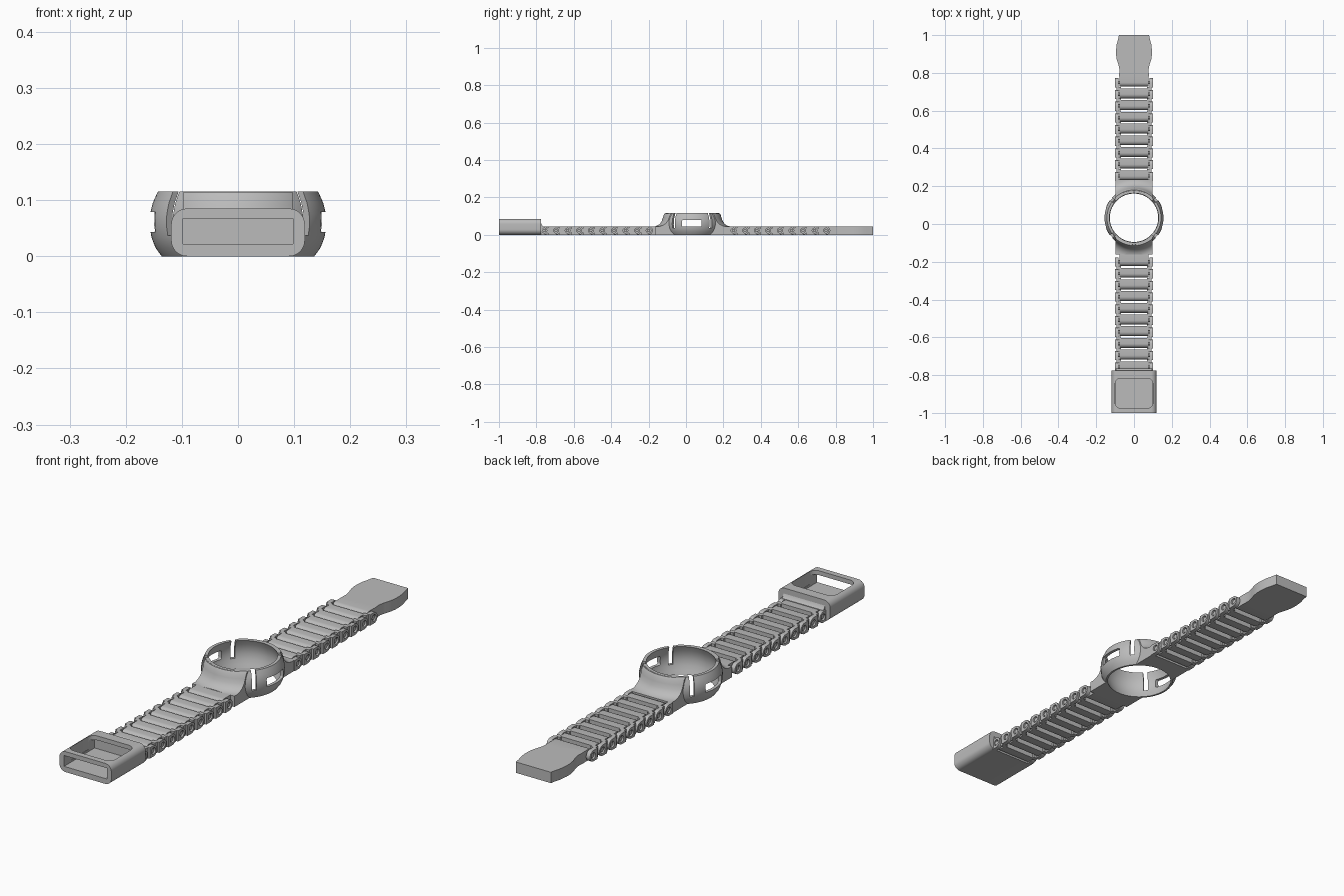
import bpy, bmesh, math
from math import sin, cos, pi, radians

if "Cube" in bpy.data.objects:
    bpy.data.objects.remove(bpy.data.objects["Cube"], do_unlink=True)

grey = bpy.data.materials.new("plain grey")
grey.use_nodes = True
grey.diffuse_color = (0.5, 0.5, 0.5, 1)
grey.node_tree.nodes["Principled BSDF"].inputs["Base Color"].default_value = (0.5, 0.5, 0.5, 1)

RING_Y = 0.033      # centre of the case ring
STRAP = 0.045       # strap thickness
HALF = STRAP / 2
PITCH = 0.0619


def finish(name, bm):
    bmesh.ops.recalc_face_normals(bm, faces=bm.faces)
    mesh = bpy.data.meshes.new(name)
    bm.to_mesh(mesh)
    bm.free()
    mesh.materials.append(grey)
    obj = bpy.data.objects.new(name, mesh)
    bpy.context.collection.objects.link(obj)
    smooth(obj)
    return obj


def smooth(obj):
    obj.data.shade_smooth()
    obj.data.set_sharp_from_angle(angle=radians(32))


def add_prism(bm, pts, axis, a, b):
    """Extrude a 2D outline along an axis from a to b."""
    place = {"x": lambda p, t: (t, p[0], p[1]),
             "y": lambda p, t: (p[0], t, p[1]),
             "z": lambda p, t: (p[0], p[1], t)}[axis]
    lo = [bm.verts.new(place(p, a)) for p in pts]
    hi = [bm.verts.new(place(p, b)) for p in pts]
    bm.faces.new(lo)
    bm.faces.new(hi)
    for i in range(len(pts)):
        j = (i + 1) % len(pts)
        bm.faces.new((lo[i], lo[j], hi[j], hi[i]))


def prism(name, pts, axis, a, b):
    bm = bmesh.new()
    add_prism(bm, pts, axis, a, b)
    return finish(name, bm)


def rect(u0, u1, v0, v1):
    return [(u0, v0), (u1, v0), (u1, v1), (u0, v1)]


def arc(u, v, r, start, end, n):
    return [(u + r * cos(radians(start + (end - start) * i / n)),
             v + r * sin(radians(start + (end - start) * i / n))) for i in range(n + 1)]


def rounded(u0, u1, v0, v1, r):
    return (arc(u1 - r, v1 - r, r, 0, 90, 8) + arc(u0 + r, v1 - r, r, 90, 180, 8)
            + arc(u0 + r, v0 + r, r, 180, 270, 8) + arc(u1 - r, v0 + r, r, 270, 360, 8))


def revolve(name, profile, steps=96):
    """Closed (radius, height) profile turned about the ring axis."""
    bm = bmesh.new()
    rows = []
    for s in range(steps):
        t = 2 * pi * s / steps
        rows.append([bm.verts.new((r * cos(t), RING_Y + r * sin(t), z)) for r, z in profile])
    n = len(profile)
    for s in range(steps):
        p, q = rows[s], rows[(s + 1) % steps]
        for i in range(n):
            j = (i + 1) % n
            bm.faces.new((p[i], q[i], q[j], p[j]))
    return finish(name, bm)


def cut(obj, cutters, operation="DIFFERENCE"):
    for c in cutters:
        c.hide_render = True
        mod = obj.modifiers.new("cut", "BOOLEAN")
        mod.operation, mod.solver, mod.object = operation, "EXACT", c
    bpy.context.view_layer.update()
    mesh = bpy.data.meshes.new_from_object(
        obj.evaluated_get(bpy.context.evaluated_depsgraph_get()))
    obj.modifiers.clear()
    obj.data = mesh
    smooth(obj)


def discard(objs):
    for o in objs:
        bpy.data.objects.remove(o, do_unlink=True)


# Barrel-shaped case ring
ring = revolve("case_ring", [
    (.136, 0), (.147, .015), (.154, .033), (.158, .055), (.157, .075), (.152, .095), (.143, .115),
    (.13, .115), (.139, .095), (.144, .075), (.145, .055), (.141, .033), (.134, .015), (.128, 0)])

# Flared shoulders joining the ring to both straps
flare = revolve("strap_shoulders", [
    (.133, 0), (.148, .033), (.151, .07), (.137, .114), (.147, .1148), (.153, .105), (.157, .09),
    (.163, .073), (.173, .058), (.187, .049), (.2, STRAP), (.25, STRAP), (.25, 0)])
trim = prism("shoulder_trim", rect(-.097, .097, RING_Y - .195, RING_Y + .202), "z", -.1, .3)
cut(flare, [trim], "INTERSECT")

# Four diagonal slots and two side windows
slots = []
for sx in (-1, 1):
    for sy in (-1, 1):
        t = math.atan2(sy * .095, sx * .116)
        outline = [(u * cos(t) - v * sin(t), RING_Y + u * sin(t) + v * cos(t))
                   for u, v in rect(.1, .175, -.009, .009)]
        slots.append(prism("slot_cutter", outline, "z", .037, .2))
window = prism("window_cutter", rounded(-.022, .084, .043, .079, .006), "x", -.2, .2)
cut(ring, slots + [window])
cut(flare, slots)
discard(slots + [window, trim])

# Hinged links: a rounded body on each pin, side lugs reaching back over it
front_pins = [-.757 + PITCH * i for i in range(10)]
back_pins = [.254 + PITCH * i for i in range(9)]


def body_outline(y, tail):
    return arc(y, HALF, HALF, 90, 270, 10) + [(y + tail, 0), (y + tail, STRAP)]


def lug_outline(y):
    return arc(y, HALF, HALF, -90, 90, 10) + [(y - .026, STRAP), (y - .026, 0)]


for label, pins in (("front", front_pins), ("back", back_pins)):
    bodies, lugs, holes, rods = (bmesh.new() for _ in range(4))
    for i, y in enumerate(pins):
        add_prism(bodies, body_outline(y, .03 if i < len(pins) - 1 else .05), "x", -.078, .078)
        for s in (-1, 1):
            add_prism(lugs, lug_outline(y), "x", s * .082, s * .1)
            add_prism(holes, arc(y, HALF, .013, 0, 337.5, 15), "x", s * .07, s * .12)
            add_prism(rods, arc(y, HALF, .009, 0, 330, 11), "x", s * .07, s * .096)
            add_prism(bodies, rect(y - .042, y - .0235, 0, STRAP), "x", s * .07, s * .092)
    finish(label + "_link_bodies", bodies)
    lug_obj = finish(label + "_link_lugs", lugs)
    hole_obj = finish("lug_hole_cutter", holes)
    cut(lug_obj, [hole_obj])
    discard([hole_obj])
    finish(label + "_link_pins", rods)

# Wavy strap end
side = [(.079, .78), (.077, .82), (.083, .845), (.091, .87), (.095, .895), (.095, .92),
        (.092, .95), (.085, .975), (.08, 1)]
prism("strap_end", side + [(-x, y) for x, y in reversed(side)], "z", 0, STRAP)

# Buckle box, open at the front and on top
buckle = prism("buckle", rounded(-.119, .119, 0, .085, .028), "y", -1, -.775)
mouth = prism("mouth_cutter", rect(-.098, .098, .022, .067), "y", -1.1, -.8)
hatch = prism("hatch_cutter", rounded(-.1, .1, -.976, -.817, .03), "z", .03, .2)
cut(buckle, [mouth, hatch])
discard([mouth, hatch])

# Fillet between buckle and strap
prism("buckle_fillet", [(-.785, .02), (-.785, .062), (-.775, .062), (-.771, .053),
                        (-.764, .046), (-.764, .02)], "x", -.095, .095)
